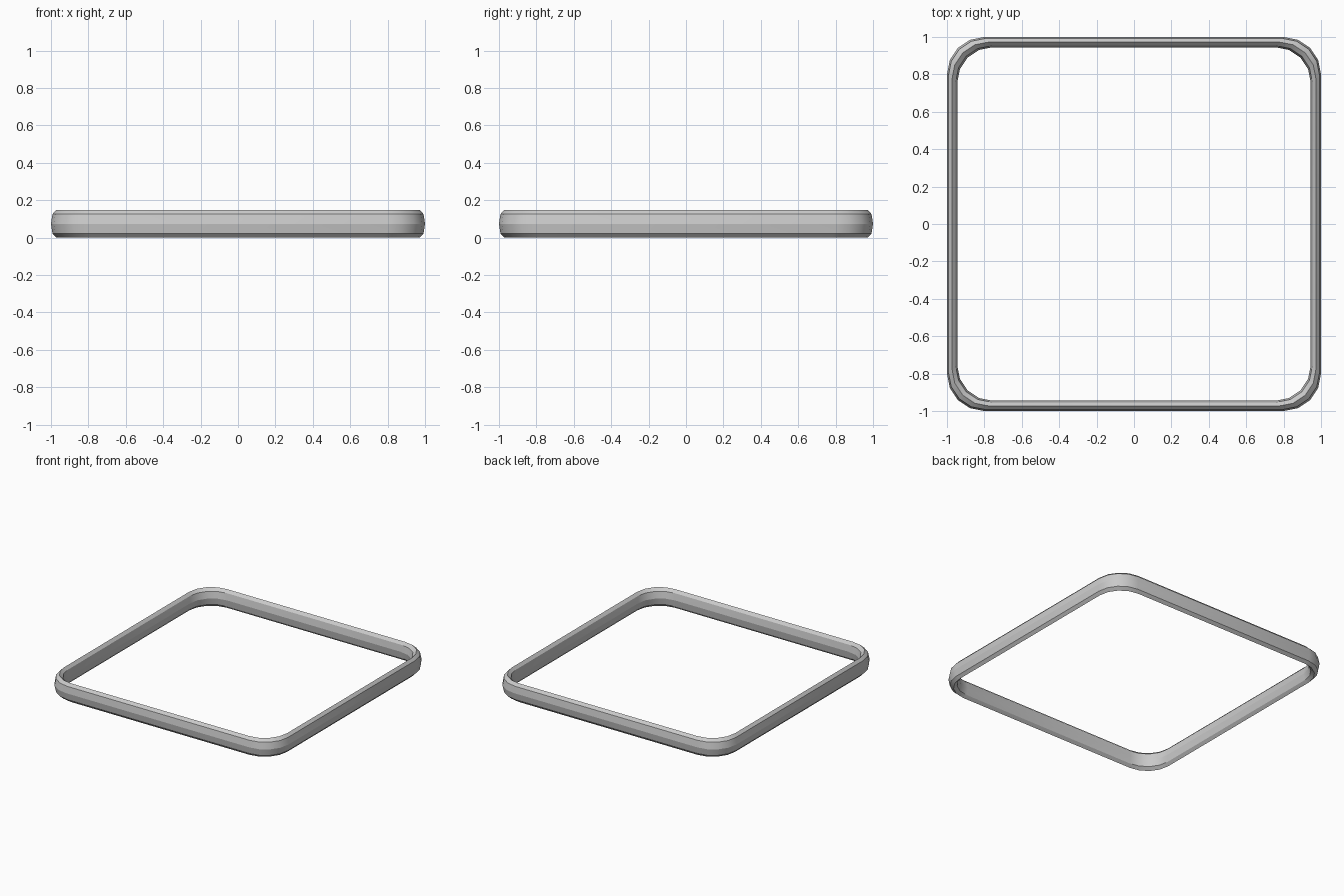
import bpy, bmesh, math

if "Cube" in bpy.data.objects:
    bpy.data.objects.remove(bpy.data.objects["Cube"])

HALF_H = 0.0735     # half height of the band
MID, HALF_W = 0.9725, 0.0275   # centre line and half thickness
R, SEG, SIDES = 0.2, 4, 8      # corner radius, steps per corner, profile sides

# Rounded-square outline with half width 1
outline = []
for q in range(4):
    base = q * math.pi / 2
    cx = (1 - R) * (1 if q in (0, 3) else -1)
    cy = (1 - R) * (1 if q in (0, 1) else -1)
    for i in range(SEG + 1):
        a = base + i * math.pi / 2 / SEG
        outline.append((cx + R * math.cos(a), cy + R * math.sin(a)))

# Octagonal, tall oval cross-section; each loop is a scaled outline
bm = bmesh.new()
loops = []
for k in range(SIDES):
    t = 2 * math.pi * k / SIDES
    s = MID + HALF_W * math.cos(t)
    z = HALF_H + HALF_H * math.sin(t)
    loops.append([bm.verts.new((x * s, y * s, z)) for x, y in outline])

n = len(outline)
for k in range(SIDES):
    a, b = loops[k], loops[(k + 1) % SIDES]
    for i in range(n):
        j = (i + 1) % n
        bm.faces.new((a[i], a[j], b[j], b[i])).smooth = True

# Crisp edges along the band, smooth around the corners
for loop in loops:
    for i in range(n):
        bm.edges.get((loop[i], loop[(i + 1) % n])).smooth = False

bmesh.ops.recalc_face_normals(bm, faces=bm.faces)
mesh = bpy.data.meshes.new("square_band")
bm.to_mesh(mesh)
bm.free()
bpy.context.collection.objects.link(bpy.data.objects.new("square_band", mesh))
